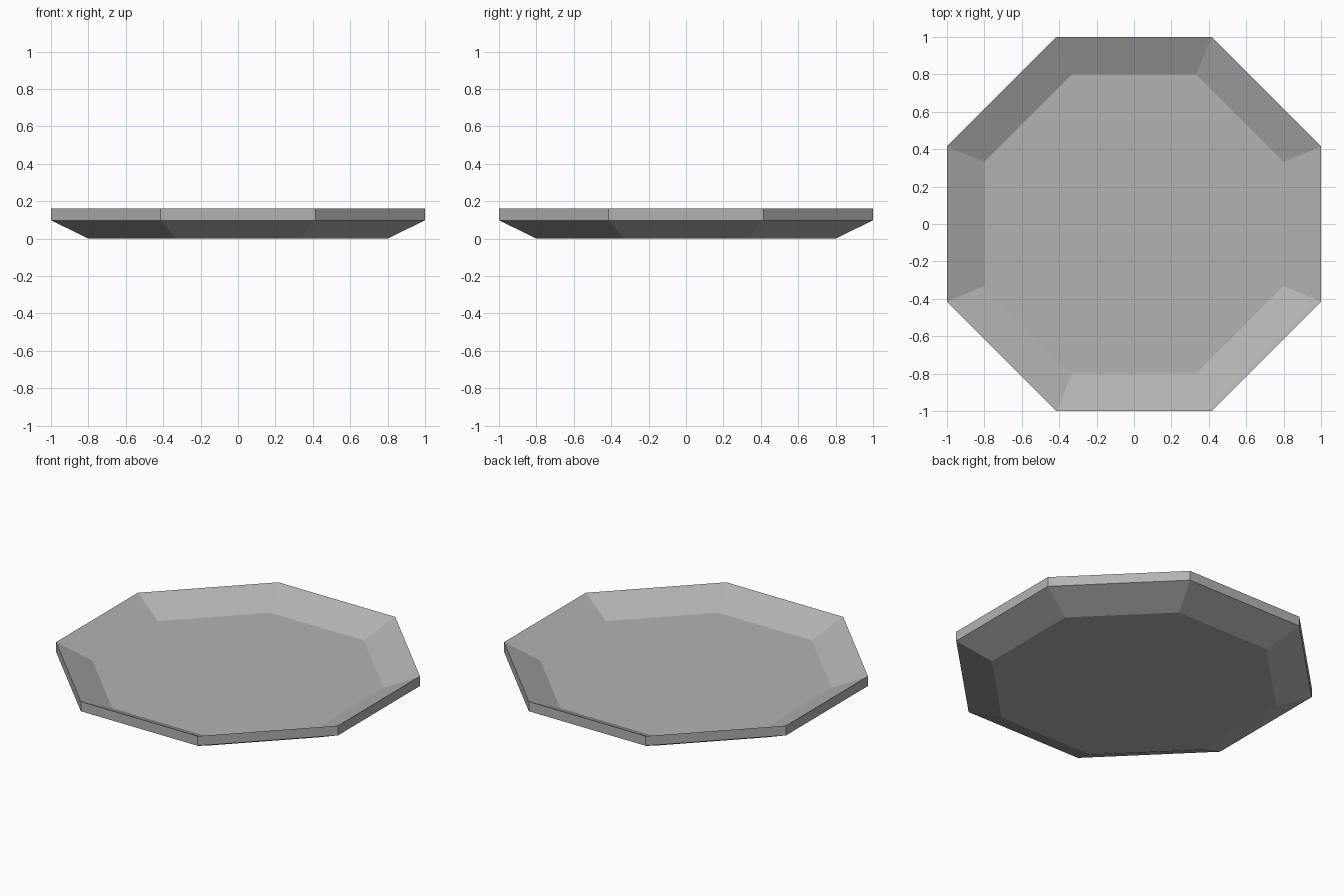
import bpy, bmesh, math

if "Cube" in bpy.data.objects:
    bpy.data.objects.remove(bpy.data.objects["Cube"])

SIDES = 8

# One flat grey
grey = bpy.data.materials.new("plain_grey")
grey.diffuse_color = (0.45, 0.45, 0.45, 1)
grey.use_nodes = True
grey.node_tree.nodes["Principled BSDF"].inputs["Base Color"].default_value = grey.diffuse_color


def ring(bm, apothem, z):
    """Octagon with flat sides facing the axes."""
    r = apothem / math.cos(math.pi / SIDES)
    return [bm.verts.new((r * math.cos((i + 0.5) * math.tau / SIDES),
                          r * math.sin((i + 0.5) * math.tau / SIDES), z))
            for i in range(SIDES)]


# Dish profile: underside, flared side, upright rim edge, inner slope, floor
profile = [(0.8, 0.0), (1.0, 0.098), (1.0, 0.16), (0.8, 0.063)]

bm = bmesh.new()
rings = [ring(bm, a, z) for a, z in profile]
for low, high in zip(rings, rings[1:]):
    for i in range(SIDES):
        j = (i + 1) % SIDES
        bm.faces.new((low[i], low[j], high[j], high[i]))
bm.faces.new(rings[0][::-1])
bm.faces.new(rings[-1])
bmesh.ops.recalc_face_normals(bm, faces=bm.faces)

mesh = bpy.data.meshes.new("octagonal_plate")
bm.to_mesh(mesh)
bm.free()
mesh.materials.append(grey)
plate = bpy.data.objects.new("octagonal_plate", mesh)
bpy.context.collection.objects.link(plate)
